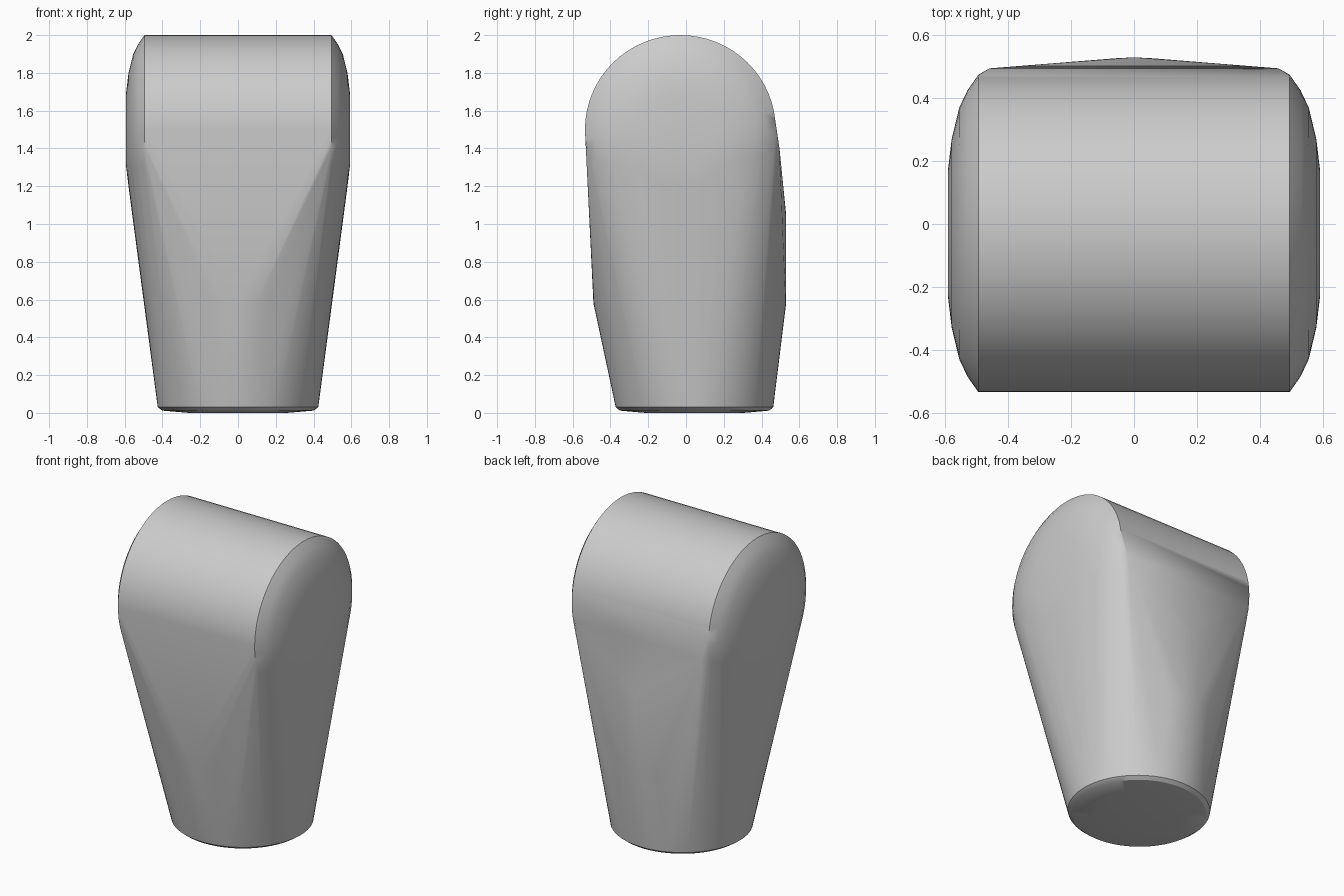
import bpy
import bmesh
from math import cos, sin, pi, radians

cube = bpy.data.objects.get("Cube")
if cube:
    bpy.data.objects.remove(cube, do_unlink=True)

SEGMENTS = 64
angles = [2 * pi * i / SEGMENTS for i in range(SEGMENTS)]

grey = bpy.data.materials.new("light grey")
grey.use_nodes = True
colour = (0.6, 0.6, 0.6, 1)
grey.diffuse_color = colour
grey.node_tree.nodes["Principled BSDF"].inputs["Base Color"].default_value = colour

bm = bmesh.new()


def level_ring(z, rx, ry, cy):
    """Horizontal ellipse section of the tapered stem."""
    for a in angles:
        bm.verts.new((rx * cos(a), cy + ry * sin(a), z))


def cap_ring(x, r):
    """Circle of the rounded head, lying across the x axis."""
    for a in angles:
        bm.verts.new((x, -0.03 + r * cos(a), 1.5 + 0.99 * r * sin(a)))


# Stem: softened foot, then widening oval sections
level_ring(0.0, 0.26, 0.26, 0.045)
level_ring(0.012, 0.40, 0.395, 0.045)
level_ring(0.03, 0.425, 0.417, 0.045)
level_ring(0.58, 0.49, 0.51, 0.02)
level_ring(1.05, 0.56, 0.517, 0.013)

# Head: horizontal barrel with shallow domed ends
for side in (-1, 1):
    for x, r in ((0.495, 0.505), (0.53, 0.455), (0.556, 0.40),
                 (0.58, 0.30), (0.592, 0.20)):
        cap_ring(side * x, r)
    bm.verts.new((side * 0.46, 0.495, 1.4))

# Skin stretched over all the sections
hull = bmesh.ops.convex_hull(bm, input=bm.verts)
loose = [v for v in bm.verts if not v.link_faces]
bmesh.ops.delete(bm, geom=loose, context='VERTS')
bmesh.ops.dissolve_limit(bm, angle_limit=radians(0.3),
                         verts=bm.verts, edges=bm.edges)
bmesh.ops.recalc_face_normals(bm, faces=bm.faces)

mesh = bpy.data.meshes.new("knob_body")
bm.to_mesh(mesh)
bm.free()
mesh.materials.append(grey)
body = bpy.data.objects.new("knob_body", mesh)
bpy.context.collection.objects.link(body)

bpy.ops.object.select_all(action='DESELECT')
body.select_set(True)
bpy.context.view_layer.objects.active = body
bpy.ops.object.shade_smooth_by_angle(angle=radians(32))
